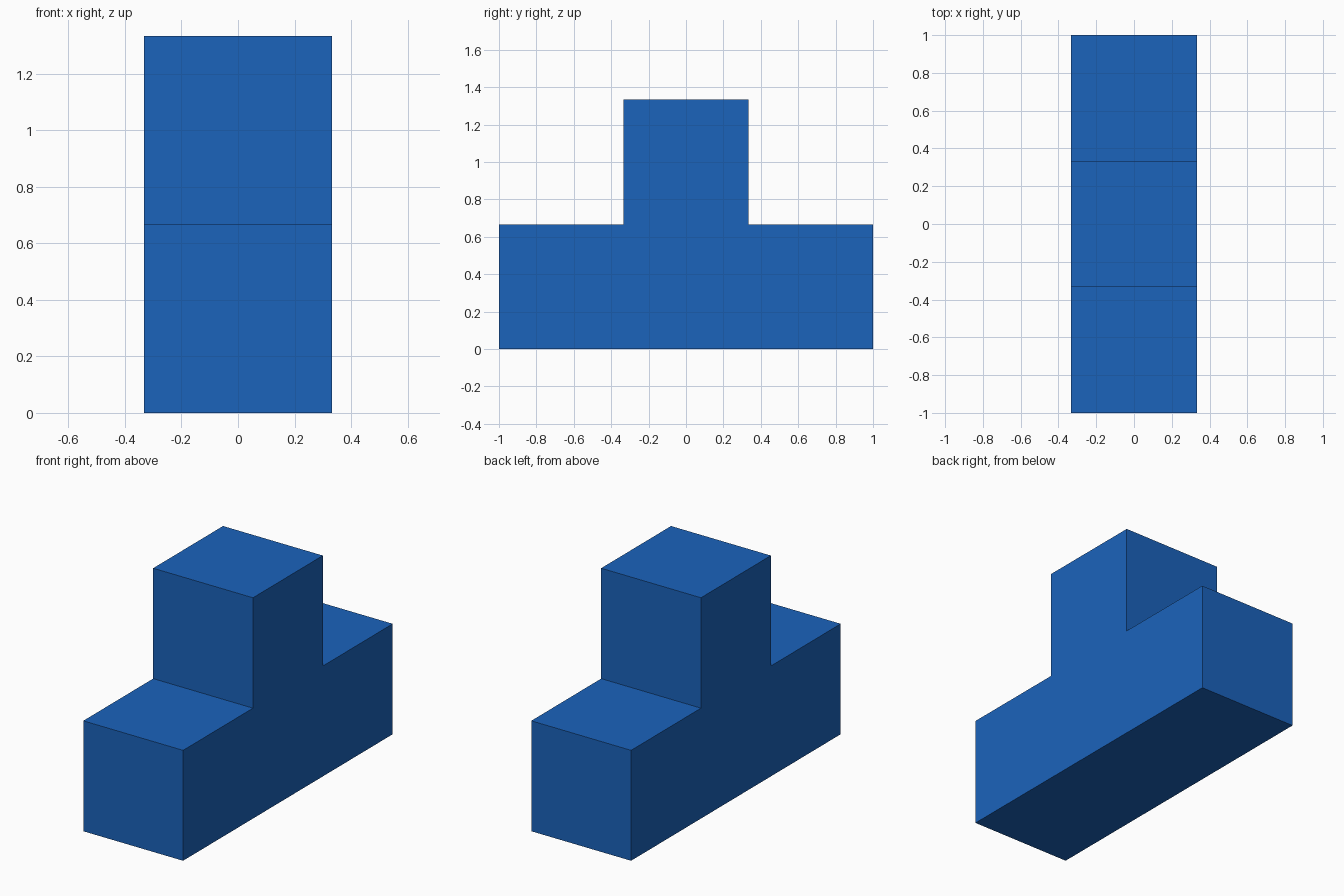
import bpy

if "Cube" in bpy.data.objects:
    bpy.data.objects.remove(bpy.data.objects["Cube"])

S = 2 / 3  # edge length of one cube

blue = bpy.data.materials.new("blue")
blue.diffuse_color = (0.011, 0.125, 0.5, 1)
blue.use_nodes = True
blue.node_tree.nodes["Principled BSDF"].inputs["Base Color"].default_value = blue.diffuse_color


def cube(name, row, level):
    bpy.ops.mesh.primitive_cube_add(size=S, location=(0, row * S, (level + 0.5) * S))
    obj = bpy.context.object
    obj.name = name
    obj.data.materials.append(blue)


# Bottom row of three cubes, one more on the middle
for name, row, level in (("front_block", -1, 0), ("middle_block", 0, 0),
                         ("back_block", 1, 0), ("top_block", 0, 1)):
    cube(name, row, level)
